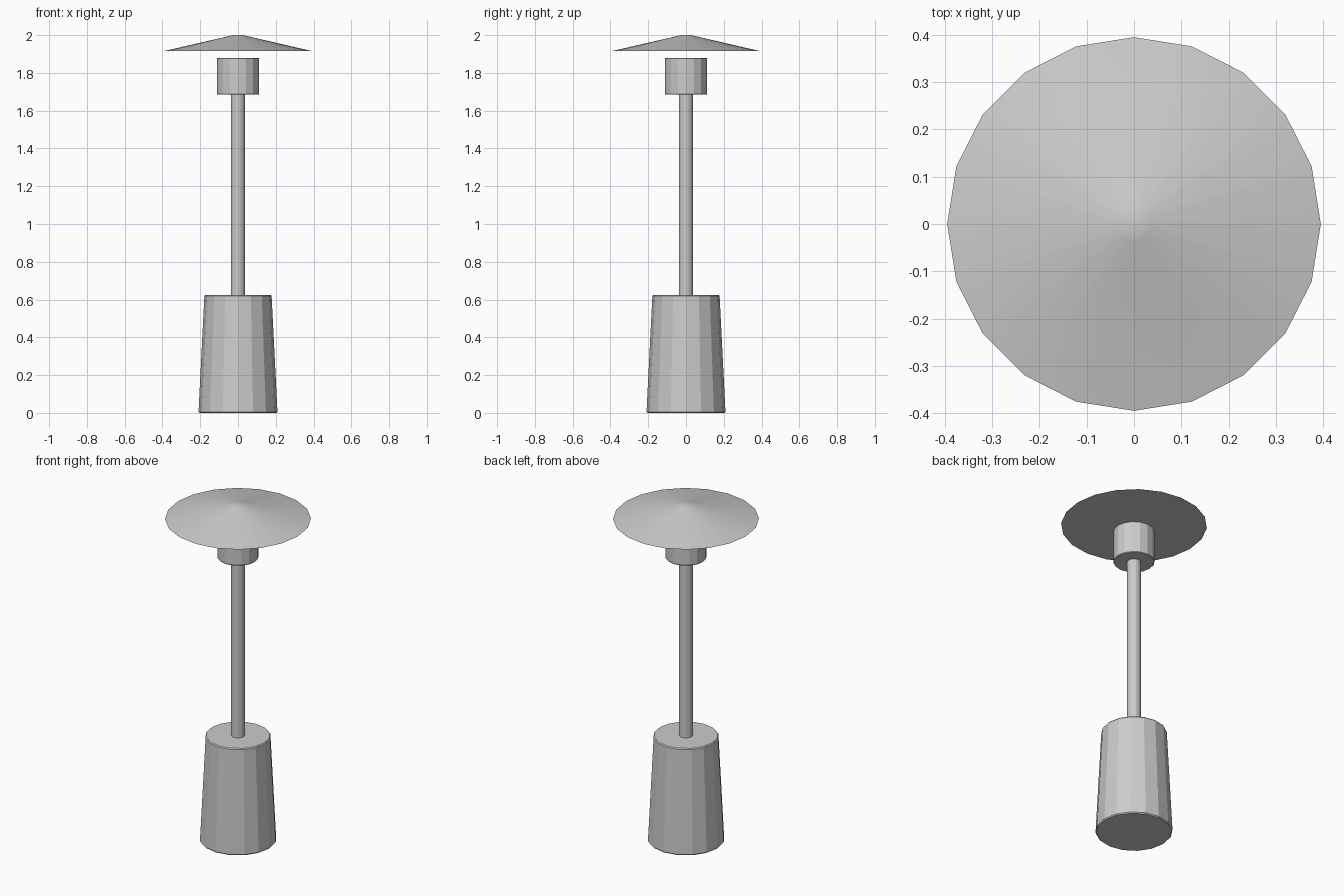
import bpy
from math import cos, sin, tau

if "Cube" in bpy.data.objects:
    bpy.data.objects.remove(bpy.data.objects["Cube"])


def lathe(name, profile, sides):
    """Closed solid turned about z from (radius, height) pairs, bottom to top."""
    verts = [(r * cos(tau * i / sides), r * sin(tau * i / sides), z)
             for r, z in profile for i in range(sides)]
    faces = [tuple(reversed(range(sides)))]
    for k in range(len(profile) - 1):
        a, b = k * sides, (k + 1) * sides
        for i in range(sides):
            j = (i + 1) % sides
            faces.append((a + i, a + j, b + j, b + i))
    top = (len(profile) - 1) * sides
    faces.append(tuple(range(top, top + sides)))
    mesh = bpy.data.meshes.new(name)
    mesh.from_pydata(verts, [], faces)
    obj = bpy.data.objects.new(name, mesh)
    bpy.context.collection.objects.link(obj)
    bpy.ops.object.select_all(action='DESELECT')
    obj.select_set(True)
    bpy.context.view_layer.objects.active = obj
    bpy.ops.object.shade_smooth_by_angle(angle=0.3)
    return obj


# Tapered pedestal with a tiny chamfer at both ends
lathe("base", [(0.204, 0), (0.209, 0.006), (0.178, 0.618), (0.173, 0.624)], 16)
# Slim post running into the lamp housing
lathe("post", [(0.038, 0.60), (0.038, 1.70)], 16)
# Lamp housing under the shade
lathe("lamp_housing", [(0.109, 1.685), (0.112, 1.689), (0.112, 1.875), (0.109, 1.879)], 16)
# Wide shallow conical shade, floating above the housing
lathe("shade", [(0.395, 1.915), (0.038, 1.997), (0.028, 2.0)], 20)
